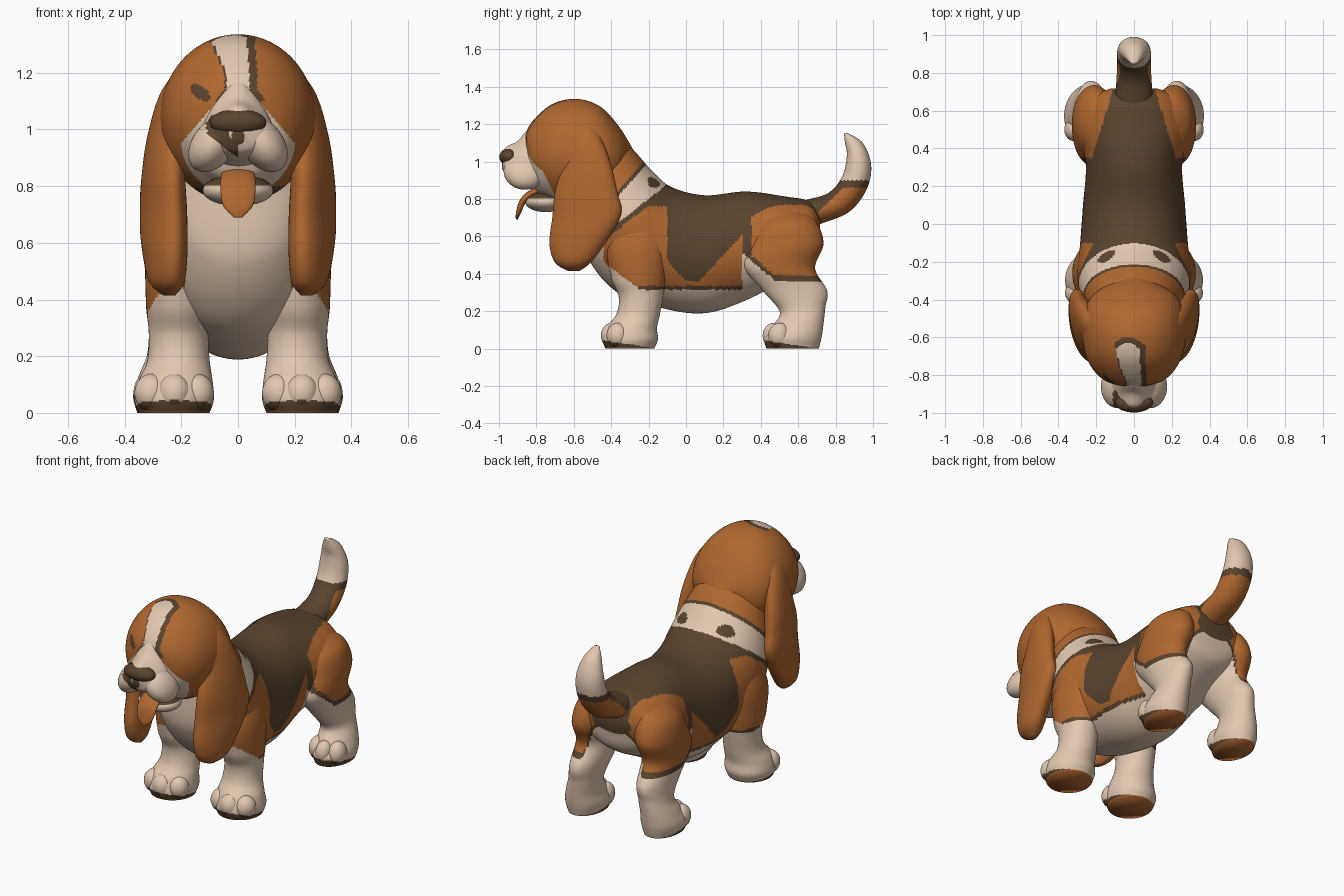
import bpy, bmesh
from math import sin, cos, pi
from mathutils import Matrix, Vector

cube = bpy.data.objects.get("Cube")
if cube:
    bpy.data.objects.remove(cube, do_unlink=True)


def make_material(name, colour):
    mat = bpy.data.materials.new(name)
    mat.use_nodes = True
    mat.diffuse_color = colour
    for node in mat.node_tree.nodes:
        if node.type == 'BSDF_PRINCIPLED':
            node.inputs["Base Color"].default_value = colour
            node.inputs["Roughness"].default_value = 0.8
    return mat


TAN, DARK, CREAM = range(3)
materials = [make_material("tan fur", (0.44, 0.138, 0.029, 1)),
             make_material("dark brown fur", (0.10, 0.057, 0.028, 1)),
             make_material("cream fur", (0.76, 0.58, 0.44, 1))]


def finish(name, bm, rule):
    """Turn a bmesh into a smooth object; rule is a colour or a function of position."""
    bmesh.ops.recalc_face_normals(bm, faces=bm.faces)
    for face in bm.faces:
        face.smooth = True
        centre = face.calc_center_median()
        face.material_index = rule(*centre) if callable(rule) else rule
    mesh = bpy.data.meshes.new(name)
    bm.to_mesh(mesh)
    bm.free()
    for mat in materials:
        mesh.materials.append(mat)
    obj = bpy.data.objects.new(name, mesh)
    bpy.context.collection.objects.link(obj)
    return obj


def spline(a, b, c, d, t):
    return (b * 2 + (c - a) * t + (a * 2 - b * 5 + c * 4 - d) * t ** 2
            + (b * 3 - a - c * 3 + d) * t ** 3) / 2


def loft(name, stations, rule, side=1, sides=64, steps=12, shear=0, taper=0):
    """Skin oval rings. Station: [x,] y and z of one edge, y and z of the other, half width.
    Shear moves the first edge inwards; taper narrows it."""
    rows = [Vector(s if len(s) == 6 else (0, *s)) for s in stations]
    rows = [rows[0]] + rows + [rows[-1]]
    samples = [spline(*rows[i:i + 4], k / steps)
               for i in range(len(rows) - 3) for k in range(steps)] + [rows[-1]]
    bm = bmesh.new()
    rings = []
    for x, y1, z1, y2, z2, half in samples:
        ring = []
        for k in range(sides):
            c, s = cos(2 * pi * k / sides), sin(2 * pi * k / sides)
            across = half * c * (1 - taper * s) + shear * s * (y1 - y2)
            ring.append(bm.verts.new((side * (x + across),
                                      (y1 + y2 + (y1 - y2) * s) / 2,
                                      (z1 + z2 + (z1 - z2) * s) / 2)))
        rings.append(ring)
    for low, high in zip(rings, rings[1:]):
        for k in range(sides):
            n = (k + 1) % sides
            bm.faces.new((low[k], low[n], high[n], high[k]))
    bm.faces.new(rings[0])
    bm.faces.new(rings[-1])
    return finish(name, bm, rule)


def blob(name, place, size, rule, tilt=0):
    bm = bmesh.new()
    matrix = Matrix.Translation(place) @ Matrix.Rotation(tilt, 4, 'Y') @ Matrix.Diagonal((*size, 1))
    bmesh.ops.create_uvsphere(bm, u_segments=40, v_segments=28, radius=1, matrix=matrix)
    return finish(name, bm, rule)


# Coat pattern of the body and upper legs
def coat(x, y, z):
    ax = abs(x)
    if y > 0.3:                                   # haunches, cream arch between the legs
        low = 0.36 + max(0, 0.48 - y) * 0.85
        low = max(low, 0.36 + 0.23 * (1 - (ax / 0.2) ** 4))
        if z < low:
            return CREAM
        saddle = z > 0.6 and ax < 0.11 + 0.3 * (0.72 - y)
        return DARK if saddle or z < low + 0.028 or y < 0.35 else TAN
    if y < -0.44 and z < 0.85:                    # chest
        return CREAM
    if y < -0.2 and z < 0.5 - 0.75 * (y + 0.49):
        return CREAM
    if z < 0.335:                                 # belly
        return CREAM if z < 0.315 else DARK
    q = 0.75 * y - 0.66 * z                       # slanted collar band
    back = -0.655 - 0.3 * max(0, 0.88 - z)
    if q < -0.83:
        return TAN
    if q < -0.81:
        return DARK
    if q < back:
        spot = ((ax - 0.145) / 0.046) ** 2 + ((y + 0.172 + (ax - 0.145) * 0.5) / 0.025) ** 2
        return DARK if spot < 1 else CREAM
    if y < -0.1:                                  # shoulders
        return DARK if q < back + 0.035 or z > 0.76 else TAN
    edge = 0.36 + max(0, y - 0.07) * 1.08 + max(0, -y) * 1.1
    return DARK if z > edge else TAN


def paw(front):
    def rule(x, y, z):
        if z < 0.004:
            return TAN
        return DARK if z < 0.045 * (1 - (y - front) / 0.3) else coat(x, y, z)
    return rule


# Body and neck, rump to throat
loft("body", [(.72, .70, .71, .57, .13), (.665, .785, .67, .45, .225), (.52, .815, .50, .35, .285),
              (.32, .84, .30, .25, .255), (.10, .82, .10, .19, .27), (-.08, .865, -.12, .215, .285),
              (-.19, .96, -.38, .31, .30), (-.30, 1.08, -.54, .52, .26),
              (-.42, 1.15, -.56, .75, .20)], coat, sides=144, steps=26)


# Tail, dark above and cream at the tip
def tail_coat(x, y, z):
    if z > 0.9:
        return CREAM
    return DARK if z > 0.86 or y - z < -0.02 else TAN


loft("tail", [(.55, .78, .60, .62, .12), (.66, .80, .70, .66, .10), (.765, .835, .87, .73, .09),
              (.835, .92, .965, .85, .09), (.86, 1.03, .99, .98, .08),
              (.85, 1.10, .945, 1.10, .05), (.845, 1.15, .86, 1.155, .015)], tail_coat)


# Face pattern: crooked blaze with a dark edge, widening over the muzzle
def blaze(x, y, z):
    t = min(1, max(0, (z - 1.2) / 0.13))
    offset = x + 0.035 * t
    width = 0.04 + 0.025 * t + max(0, 1.14 - z) * 0.85
    start = -0.63 - 8 * offset ** 2 if z > 1.1 else -0.84 + (1.1 - z) * 0.5
    if y < start and abs(offset) < width:
        return CREAM
    if y < -0.6 - 5 * offset ** 2 and z > 1.1 and abs(offset - 0.01) < width + 0.018:
        return DARK
    return TAN


def face_coat(x, y, z):
    if z < 0.8:
        return CREAM if z < 0.77 else DARK
    lid = ((x + 0.133) / 0.036) ** 2 + ((z - 1.13 + (x + 0.133) * 0.5) / 0.025) ** 2
    return DARK if y < -0.65 and lid < 1 else blaze(x, y, z)


def muzzle_coat(x, y, z):
    if y < -0.88 and -0.11 < x < 0 and 0.9 - 0.7 * x < z < 1.05:
        return DARK
    return blaze(x, y, z)


loft("head", [(-.28, 1.06, -.30, .98, .06), (-.36, 1.19, -.36, .85, .20),
              (-.46, 1.295, -.44, .78, .26), (-.58, 1.335, -.55, .74, .275),
              (-.70, 1.315, -.66, .76, .26), (-.79, 1.25, -.74, .80, .22),
              (-.85, 1.17, -.80, .84, .155), (-.865, 1.08, -.84, .95, .06)],
     face_coat, sides=160, steps=22)
loft("muzzle", [(-.72, 1.17, -.70, .88, .12), (-.83, 1.18, -.80, .87, .12),
                (-.90, 1.11, -.90, .895, .115), (-.96, 1.08, -.96, .92, .085),
                (-.985, 1.04, -.98, .96, .03)], muzzle_coat, sides=96, steps=16, taper=0.4)

# Nose, jaw and tongue
blob("nose", (0, -.945, 1.025), (.10, .053, .047), DARK)
blob("nose_groove", (0, -.94, .98), (.06, .045, .055), DARK)
blob("jaw", (0, -.75, .785), (.125, .11, .055), lambda x, y, z: DARK if z > 0.805 else CREAM)
loft("tongue", [(-.70, .885, -.70, .85, .05), (-.82, .855, -.81, .815, .06),
                (-.885, .80, -.86, .775, .062), (-.908, .73, -.88, .73, .052),
                (-.91, .69, -.90, .69, .015)], TAN, sides=32, steps=6)

for side, label in ((1, "left"), (-1, "right")):
    # Hanging lips
    blob(label + "_lip", (side * .085, -.86, .95), (.075, .115, .112), muzzle_coat, -side * 0.65)

    # Long drooping ears, front edge turned inwards
    loft(label + "_ear", [(.14, -.60, 1.26, -.54, 1.26, .03), (.207, -.64, 1.13, -.46, 1.14, .06),
                          (.248, -.66, .98, -.40, .98, .066), (.263, -.70, .84, -.365, .83, .07),
                          (.263, -.715, .70, -.345, .73, .075), (.26, -.73, .56, -.395, .62, .075),
                          (.252, -.70, .46, -.50, .47, .06), (.242, -.63, .415, -.57, .415, .02)],
         TAN, side, sides=48, steps=8, shear=0.1)

    # Front legs, shoulder to sole
    loft(label + "_front_leg", [(.19, -.34, .74, -.14, .74, .07), (.21, -.42, .55, -.10, .55, .11),
                                (.212, -.40, .38, -.105, .40, .113), (.21, -.36, .28, -.12, .29, .105),
                                (.21, -.37, .19, -.14, .18, .11), (.22, -.42, .12, -.155, .11, .13),
                                (.225, -.445, .05, -.15, .05, .14), (.225, -.43, 0, -.17, 0, .125)],
         paw(-.45), side)

    # Hind legs, haunch to sole
    loft(label + "_hind_leg", [(.15, .46, .74, .61, .74, .05), (.19, .385, .66, .695, .68, .105),
                               (.212, .345, .56, .735, .56, .115), (.22, .31, .44, .69, .43, .105),
                               (.225, .41, .31, .755, .31, .09), (.235, .50, .20, .745, .22, .085),
                               (.25, .47, .13, .735, .13, .10), (.255, .42, .06, .725, .06, .115),
                               (.255, .43, 0, .71, 0, .10)],
         paw(.41), side)

    # Rounded toes
    for leg, x, y, spread in (("front", .225, -.395, .08), ("hind", .255, .47, .065)):
        for i in (-1, 0, 1):
            blob(f"{label}_{leg}_toe_{i + 2}", (side * (x + i * spread), y + abs(i) * .03, .07),
                 (spread * .75, .06, .068), paw(y - .06))
